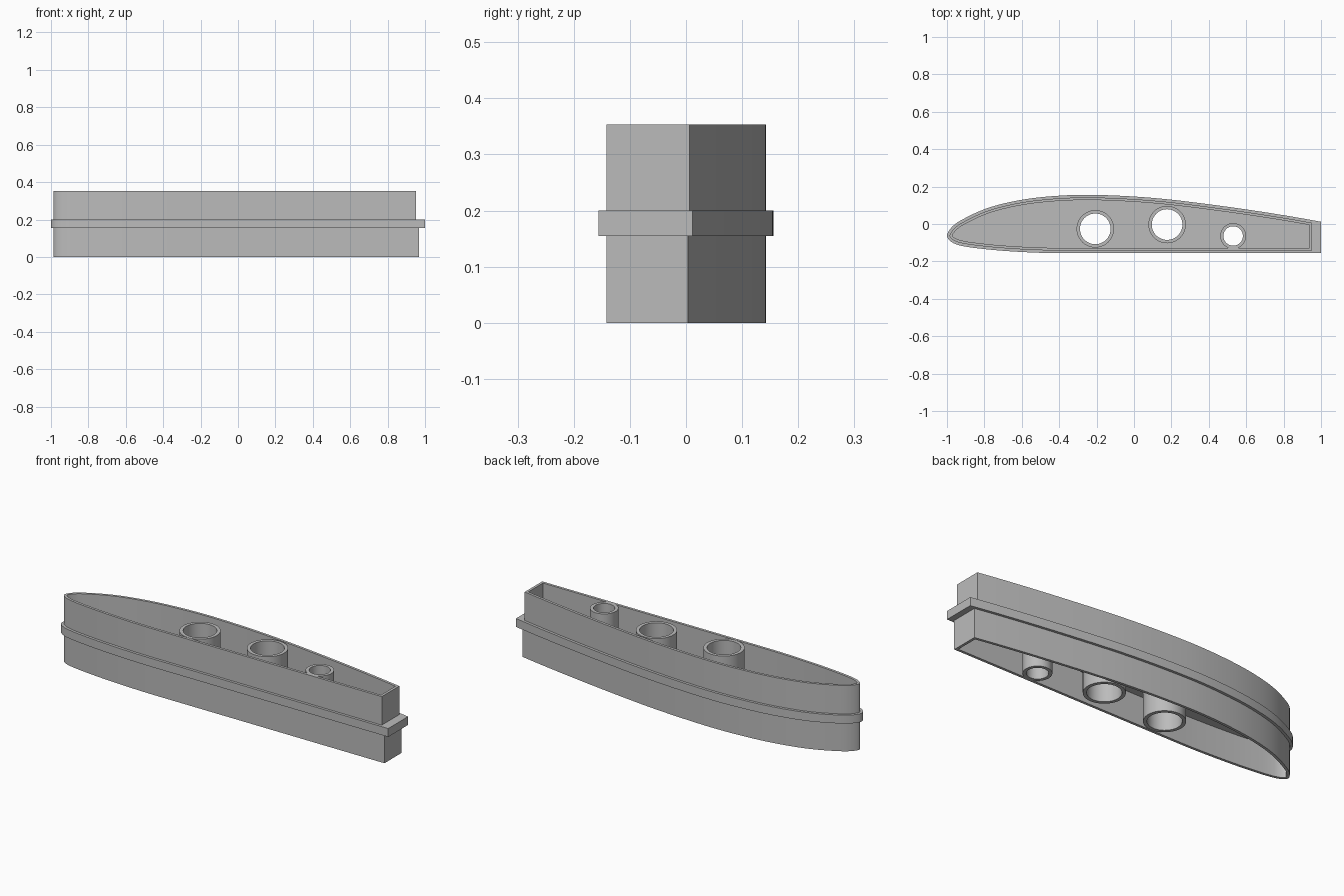
import bpy, bmesh, math
from mathutils import Vector

if "Cube" in bpy.data.objects:
    bpy.data.objects.remove(bpy.data.objects["Cube"])

grey = bpy.data.materials.new("plain grey")
grey.diffuse_color = (0.5, 0.5, 0.5, 1)
grey.use_nodes = True
grey.node_tree.nodes["Principled BSDF"].inputs["Base Color"].default_value = grey.diffuse_color

# Wing section, from the upper trailing corner round the nose to the lower one
SECTION = [(1, .012), (.83, .042), (.62, .075), (.35, .112), (.14, .136), (-.075, .151),
           (-.29, .156), (-.5, .143), (-.66, .118), (-.8, .079), (-.93, .017), (-.977, -.02),
           (-1, -.062), (-.982, -.092), (-.93, -.115), (-.8, -.134), (-.66, -.146),
           (-.5, -.154), (-.38, -.156), (1, -.156)]


def smooth_chain(points, steps=6):
    """Chord-length Hermite curve through the points."""
    p = [Vector(q) for q in points]
    t = [0.0]
    for a, b in zip(p, p[1:]):
        t.append(t[-1] + (b - a).length)
    n = len(p)
    m = []
    for i in range(n):
        a, b = max(i - 1, 0), min(i + 1, n - 1)
        m.append((p[b] - p[a]) / (t[b] - t[a]))
    out = []
    for i in range(n - 2):
        d = t[i + 1] - t[i]
        for k in range(steps):
            u = k / steps
            out.append(p[i] * (2*u**3 - 3*u**2 + 1) + m[i] * d * (u**3 - 2*u**2 + u)
                       + p[i + 1] * (3*u**2 - 2*u**3) + m[i + 1] * d * (u**3 - u**2))
    return out + [p[-2], p[-1]]


CHAIN = smooth_chain(SECTION)


def section(inset, tail):
    """Section moved inwards by inset and cut off square at x = tail."""
    pts = []
    for i, q in enumerate(CHAIN):
        d = (CHAIN[min(i + 1, len(CHAIN) - 1)] - CHAIN[max(i - 1, 0)]).normalized()
        pts.append(q + Vector((-d.y, d.x)) * inset)
    out = []
    for a, b in zip(pts, pts[1:]):
        if a.x <= tail:
            out.append(a)
        if (a.x - tail) * (b.x - tail) < 0:
            out.append(a.lerp(b, (tail - a.x) / (b.x - a.x)))
    if pts[-1].x <= tail:
        out.append(pts[-1])
    return out


def circle(x, y, r, n=48):
    return [Vector((x + r * math.cos(2 * math.pi * i / n),
                    y + r * math.sin(2 * math.pi * i / n))) for i in range(n)]


def prism(name, loops, z0, z1):
    """Upright solid from an outer loop and any hole loops."""
    cu = bpy.data.curves.new(name, 'CURVE')
    cu.dimensions = '2D'
    cu.fill_mode = 'BOTH'
    cu.extrude = (z1 - z0) / 2
    for loop in loops:
        s = cu.splines.new('POLY')
        s.points.add(len(loop) - 1)
        for pt, q in zip(s.points, loop):
            pt.co = (q.x, q.y, 0, 1)
        s.use_cyclic_u = True
    ob = bpy.data.objects.new(name, cu)
    ob.location.z = (z0 + z1) / 2
    bpy.context.collection.objects.link(ob)
    bpy.ops.object.select_all(action='DESELECT')
    ob.select_set(True)
    bpy.context.view_layer.objects.active = ob
    bpy.ops.object.convert(target='MESH')
    ob = bpy.context.object
    ob.name = name
    bm = bmesh.new()
    bm.from_mesh(ob.data)
    bmesh.ops.remove_doubles(bm, verts=bm.verts, dist=1e-5)
    bmesh.ops.recalc_face_normals(bm, faces=bm.faces)
    bm.to_mesh(ob.data)
    bm.free()
    ob.data.materials.clear()
    ob.data.materials.append(grey)
    bpy.ops.object.shade_smooth_by_angle(angle=math.radians(30))
    return ob


HEIGHT, RIB_LOW, RIB_HIGH = .353, .155, .2
# x, y, outer radius, inner radius
TUBES = [(-.207, -.026, .1, .082), (.177, -.003, .1, .082), (.53, -.064, .069, .052)]

# Middle plate that sticks out as a rim, with a hole for each tube
prism("middle_plate", [section(0, 1)] + [circle(x, y, (a + b) / 2) for x, y, a, b in TUBES],
      RIB_LOW, RIB_HIGH)

# Thin walls above and below the plate
prism("upper_wall", [section(.014, .952), section(.028, .938)], RIB_HIGH, HEIGHT)
prism("lower_wall", [section(.014, .968), section(.028, .954)], 0, RIB_LOW)

# Open tubes running the full height
for name, (x, y, a, b) in zip(("front_tube", "middle_tube", "rear_tube"), TUBES):
    prism(name, [circle(x, y, a), circle(x, y, b)], 0, HEIGHT)
